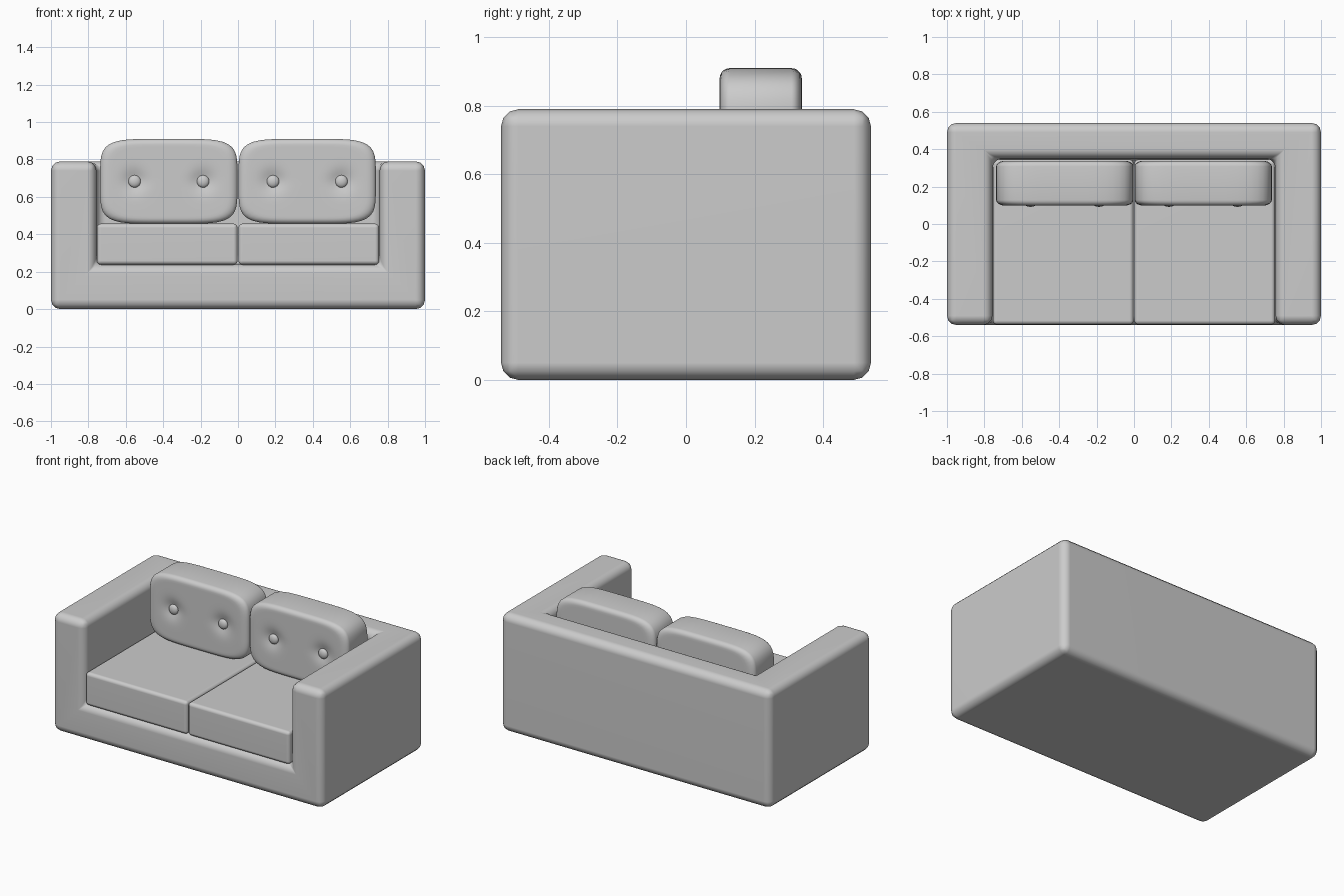
import bpy, bmesh, math
from mathutils import Matrix, Vector

old = bpy.data.objects.get("Cube")
if old:
    bpy.data.objects.remove(old)

# One plain upholstery colour
fabric = bpy.data.materials.new("grey_fabric")
fabric.use_nodes = True
GREY = (0.6, 0.6, 0.6, 1)
fabric.diffuse_color = GREY
fabric.node_tree.nodes["Principled BSDF"].inputs["Base Color"].default_value = GREY


def finish(name, bm, bevel=0, segments=3):
    """Turn a bmesh into a smooth object, with optional rounded edges."""
    bmesh.ops.recalc_face_normals(bm, faces=bm.faces)
    mesh = bpy.data.meshes.new(name)
    bm.to_mesh(mesh)
    bm.free()
    mesh.materials.append(fabric)
    obj = bpy.data.objects.new(name, mesh)
    bpy.context.collection.objects.link(obj)
    if bevel:
        mod = obj.modifiers.new("rounded_edges", "BEVEL")
        mod.width = bevel
        mod.segments = segments
        mod.limit_method = "ANGLE"
    bpy.ops.object.select_all(action="DESELECT")
    obj.select_set(True)
    bpy.context.view_layer.objects.active = obj
    bpy.ops.object.shade_smooth_by_angle(angle=math.radians(40))
    if bevel:
        weighted = obj.modifiers.new("flat_panels", "WEIGHTED_NORMAL")
        weighted.keep_sharp = False
        for edge in mesh.edges:
            edge.use_edge_sharp = False
        mesh.shade_smooth()
    return obj


def box(name, lo, hi, bevel):
    lo, hi = Vector(lo), Vector(hi)
    bm = bmesh.new()
    bmesh.ops.create_cube(bm, size=1)
    for v in bm.verts:
        v.co = (lo + hi) / 2 + v.co * (hi - lo)
    return finish(name, bm, bevel)


# Frame: base, arms and back as one solid with a recess cut out of it
ARM, BACK, DECK = 0.757, 0.35, 0.24
plan = [(-1, -0.54), (-ARM, -0.54), (-ARM, BACK), (ARM, BACK),
        (ARM, -0.54), (1, -0.54), (1, 0.54), (-1, 0.54)]
bm = bmesh.new()
low = [bm.verts.new((x, y, 0)) for x, y in plan]
top = [bm.verts.new((x, y, 0.79)) for x, y in plan]
deck = [bm.verts.new((*plan[i], DECK)) for i in (1, 2, 3, 4)]
bm.faces.new([low[i] for i in (0, 5, 6, 7)])
bm.faces.new(top)
bm.faces.new(deck)
bm.faces.new([low[0], low[5], top[5], top[4], deck[3], deck[0], top[1], top[0]])
for i in range(3):
    bm.faces.new([deck[i], deck[i + 1], top[i + 2], top[i + 1]])
for a, b in ((5, 6), (6, 7), (7, 0)):
    bm.faces.new([low[a], low[b], top[b], top[a]])
bmesh.ops.delete(bm, geom=[v for v in bm.verts if not v.link_faces], context="VERTS")
finish("sofa_frame", bm, 0.05)

HALF = Vector((0.367, 0.12, 0.227))
BUTTON_X, BUTTON_Z = 0.183, 0.0
SIDES, ROUND = 80, 0.03


def outline(angle):
    """Point on a soft rounded rectangle."""
    c, s = math.cos(angle), math.sin(angle)
    # stretch the angle so the corners get an even share of points
    c, s = c * HALF.x, s * HALF.z
    c, s = c / HALF.x, s / HALF.z
    r = (abs(c) ** 5 + abs(s) ** 5) ** -0.2
    return c * r * HALF.x, s * r * HALF.z


def dimple(x, z):
    return sum(0.022 * math.exp(-((x - bx) ** 2 + (z - BUTTON_Z) ** 2) / 0.0032)
               for bx in (-BUTTON_X, BUTTON_X))


def back_cushion(name, centre):
    """Concentric rings from the middle of the front round to the back."""
    bm = bmesh.new()
    rim = [(1 - (ROUND / HALF.z) * (1 - math.sin(t * math.pi / 10)),
            HALF.y - ROUND * (1 - math.cos(t * math.pi / 10))) for t in range(6)]
    inner = [(k / 16, HALF.y) for k in range(1, 14)]
    half = inner + rim
    rings = [(s, -y) for s, y in half] + [(s, y) for s, y in reversed(half)]
    loops = []
    for scale, y in rings:
        loop = []
        for k in range(SIDES):
            x, z = outline(2 * math.pi * k / SIDES)
            x, z = x * scale, z * scale
            push = dimple(x, z) if y < 0 else 0
            loop.append(bm.verts.new(centre + Vector((x, y + push, z))))
        loops.append(loop)
    for a, b in zip(loops, loops[1:]):
        for k in range(SIDES):
            n = (k + 1) % SIDES
            bm.faces.new([a[k], a[n], b[n], b[k]])
    bm.faces.new(loops[0])
    bm.faces.new(loops[-1])
    finish(name, bm)


def button(name, centre):
    bm = bmesh.new()
    bmesh.ops.create_uvsphere(bm, u_segments=24, v_segments=12, radius=0.033)
    bmesh.ops.transform(bm, verts=bm.verts, matrix=Matrix.Translation(centre)
                        @ Matrix.Diagonal((1, 0.55, 1, 1)))
    finish(name, bm)


# Cushions and buttons for each side
for side, sx in (("left", 1), ("right", -1)):
    xs = sorted((sx * 0.002, sx * 0.755))
    box(f"{side}_seat_cushion", (xs[0], -0.538, DECK - 0.003), (xs[1], 0.345, 0.457), 0.022)
    middle = Vector((sx * 0.37, 0.218, 0.683))
    back_cushion(f"{side}_back_cushion", middle)
    for label, bx in (("outer", sx * BUTTON_X), ("inner", -sx * BUTTON_X)):
        button(f"{side}_{label}_button",
               middle + Vector((bx, -HALF.y + 0.012, BUTTON_Z)))
